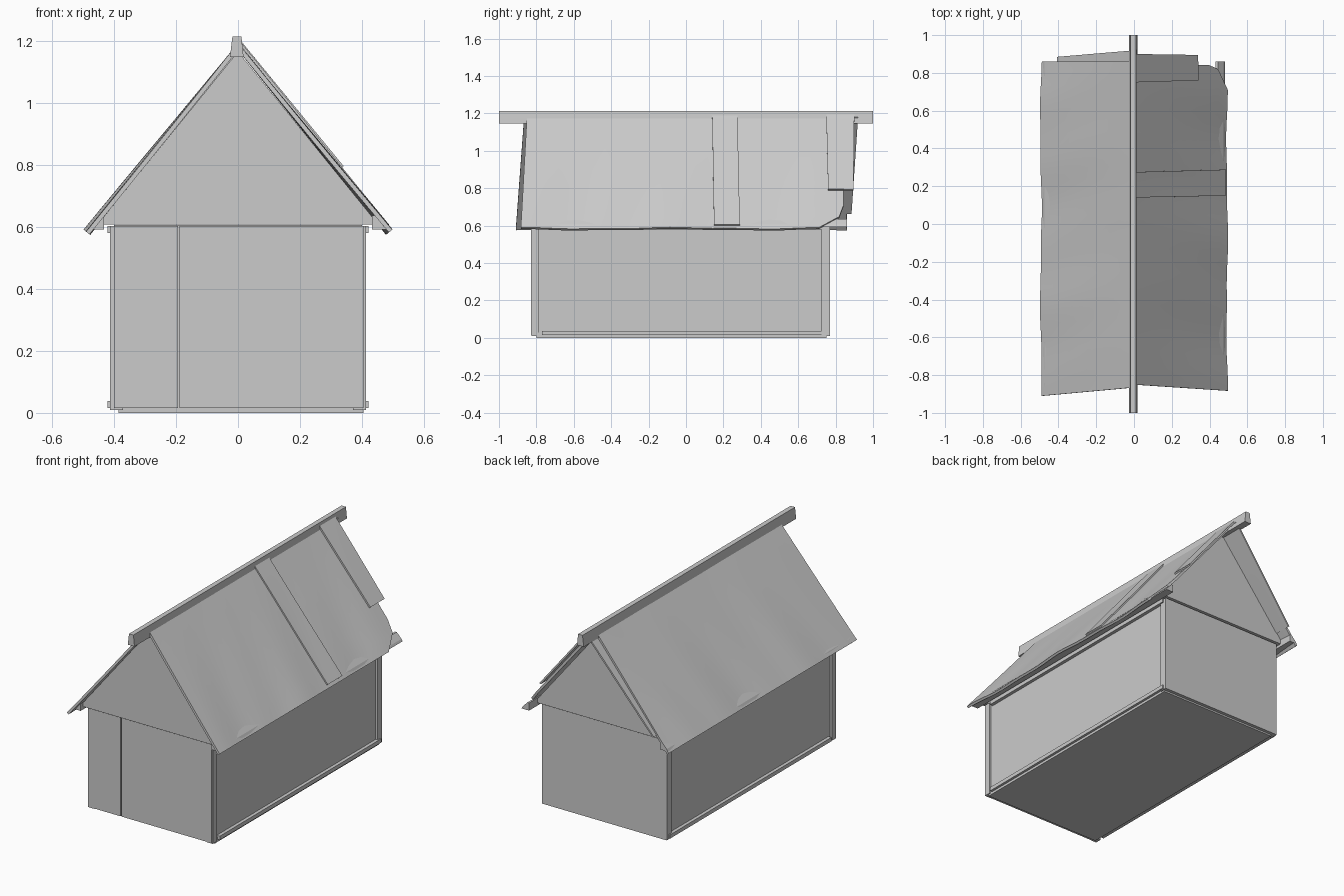
import bpy, bmesh, math
from mathutils import Vector

cube = bpy.data.objects.get("Cube")
if cube:
    bpy.data.objects.remove(cube, do_unlink=True)

GREY = (0.6, 0.6, 0.6, 1)
mat = bpy.data.materials.new("plain grey")
mat.use_nodes = True
mat.diffuse_color = GREY
mat.node_tree.nodes["Principled BSDF"].inputs["Base Color"].default_value = GREY


def finish(name, bm):
    mesh = bpy.data.meshes.new(name)
    bm.to_mesh(mesh)
    bm.free()
    mesh.materials.append(mat)
    obj = bpy.data.objects.new(name, mesh)
    bpy.context.collection.objects.link(obj)
    return obj


def prism(name, profile, y0, y1):
    """Extrude an (x, z) outline from y0 to y1."""
    bm = bmesh.new()
    face = bm.faces.new([bm.verts.new((x, y0, z)) for x, z in profile])
    ext = bmesh.ops.extrude_face_region(bm, geom=[face])
    moved = [v for v in ext["geom"] if isinstance(v, bmesh.types.BMVert)]
    bmesh.ops.translate(bm, verts=moved, vec=(0, y1 - y0, 0))
    bmesh.ops.recalc_face_normals(bm, faces=bm.faces)
    return finish(name, bm)


def box(name, x0, x1, y0, y1, z0, z1):
    return prism(name, [(x0, z0), (x1, z0), (x1, z1), (x0, z1)], y0, y1)


def lerp(a, b, t):
    return a + (b - a) * t


def roof_sheet(name, side, reach, front, back, lift=0.0, wave=0.005, thick=0.014, cut=0.0):
    """Wavy sheet down one slope; front and back give y at ridge and at eave."""
    rows, cols = 10, 28
    out = Vector((side * 0.77, 0, 0.63))
    bm = bmesh.new()
    grid = []
    for i in range(rows + 1):
        s = reach * i / rows
        y0 = lerp(*front, i / rows)
        y1 = lerp(*back, i / rows) - cut * max(0, s - 0.88) / 0.12
        line = []
        for j in range(cols + 1):
            y = lerp(y0, y1, j / cols)
            ripple = wave * s * (math.sin(7 * y + 2 * side) + 0.5 * math.sin(17 * y + 3 * s))
            point = Vector((side * 0.493 * s, y, 1.192 - 0.605 * s))
            line.append(bm.verts.new(point + out * (lift + ripple)))
        grid.append(line)
    for a, b in zip(grid, grid[1:]):
        for j in range(cols):
            quad = [a[j], b[j], b[j + 1], a[j + 1]]
            bm.faces.new(quad if side > 0 else quad[::-1])
    obj = finish(name, bm)
    mod = obj.modifiers.new("thickness", "SOLIDIFY")
    mod.thickness, mod.offset = thick, -1
    bpy.ops.object.select_all(action="DESELECT")
    obj.select_set(True)
    bpy.context.view_layer.objects.active = obj
    bpy.ops.object.modifier_apply(modifier=mod.name)
    bpy.ops.object.shade_smooth_by_angle(angle=math.radians(30))
    return obj


# Floor and walls, with a narrow seam in the front
box("floor", -0.385, 0.405, -0.80, 0.75, 0, 0.03)
box("front_backing", -0.39, 0.39, -0.80, -0.78, 0.015, 0.605)
box("front_wall_narrow", -0.40, -0.193, -0.83, -0.80, 0.015, 0.602)
box("front_wall_wide", -0.188, 0.405, -0.83, -0.80, 0.015, 0.602)
box("back_wall", -0.40, 0.405, 0.74, 0.77, 0.01, 0.602)
box("ceiling", -0.40, 0.40, -0.80, 0.75, 0.585, 0.605)

for side, label in ((1, "left"), (-1, "right")):
    def side_box(name, a, b, *rest):
        x0, x1 = sorted((side * a, side * b))
        return box(f"{label}_{name}", x0, x1, *rest)

    side_box("wall", 0.37, 0.40, -0.81, 0.75, 0.015, 0.602)
    side_box("front_post", 0.37, 0.412, -0.825, -0.785, 0.01, 0.602)
    side_box("back_post", 0.37, 0.412, 0.725, 0.768, 0.01, 0.602)
    side_box("sill_rail", 0.39, 0.42, -0.77, 0.75, 0.015, 0.038)
    side_box("top_rail", 0.39, 0.42, -0.77, 0.75, 0.58, 0.603)
    # Eave beam, sloped on top to sit under the roof
    beam = [(0.432, 0.592), (0.482, 0.592), (0.475, 0.605), (0.444, 0.637), (0.432, 0.637)]
    prism(f"{label}_eave_beam", [(side * x, z) for x, z in beam], -0.865, 0.86)

# Gable ends
gable = [(-0.452, 0.608), (0.452, 0.608), (0, 1.165)]
prism("front_gable", gable, -0.84, -0.80)
prism("back_gable", gable, 0.74, 0.78)

# Roof slopes, patches and the loose layer at the back
roof_sheet("left_roof", 1, 1.0, (-0.85, -0.883), (0.85, 0.84), cut=0.13)
roof_sheet("right_roof", -1, 1.0, (-0.865, -0.91), (0.86, 0.86))
roof_sheet("middle_patch", 1, 0.975, (0.14, 0.15), (0.275, 0.288), lift=0.009, thick=0.008)
roof_sheet("back_patch", 1, 0.67, (0.75, 0.76), (0.90, 0.895), lift=0.012, wave=0.002, thick=0.01)
roof_sheet("loose_back_layer", -1, 0.85, (0.78, 0.78), (0.92, 0.885), lift=-0.012, wave=0.002, thick=0.01)

# Ridge beam, tapering towards the top
ridge = [(-0.026, 1.147), (0.018, 1.147), (0.011, 1.214), (-0.018, 1.214)]
prism("ridge_beam", ridge, -1.0, 1.0)
